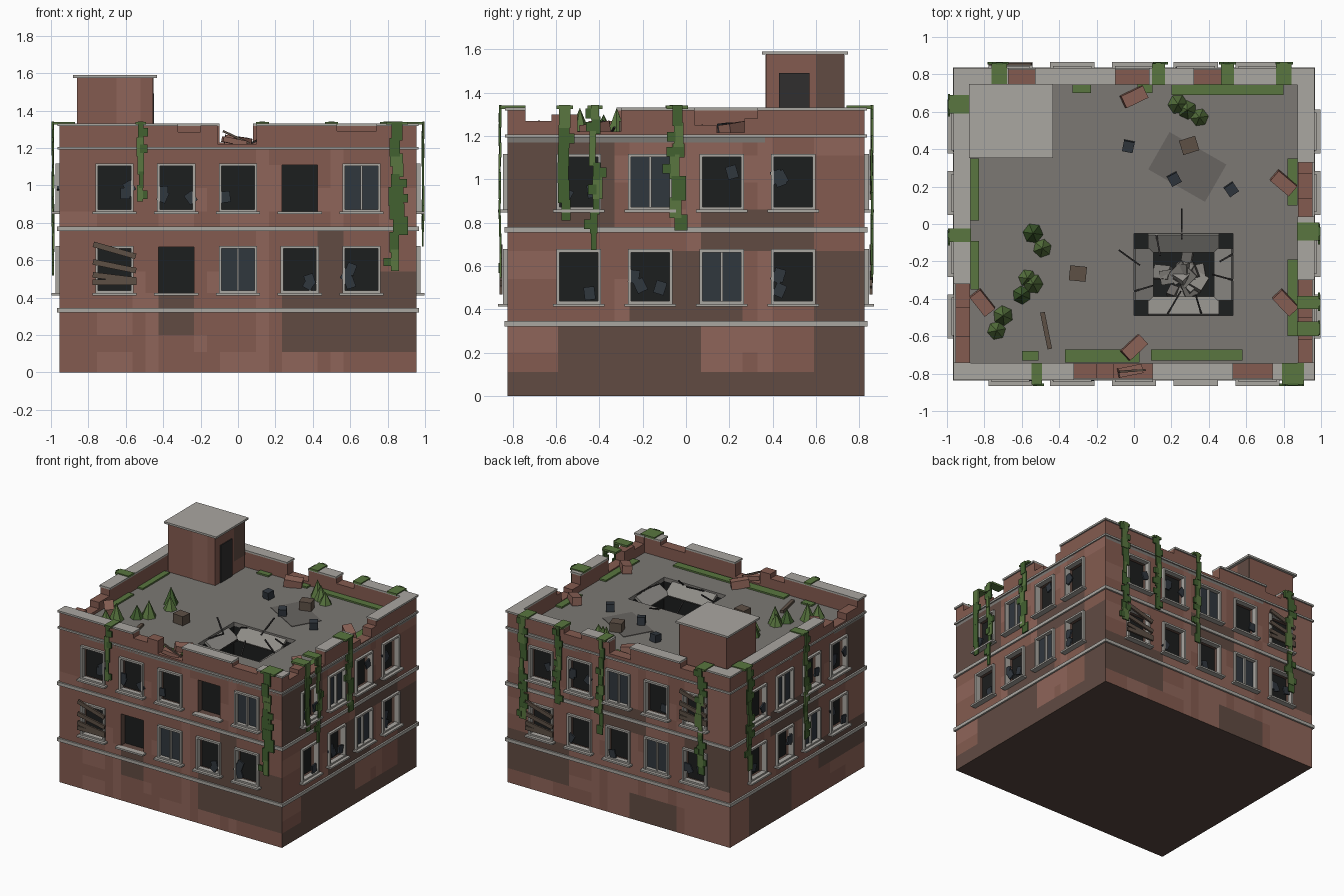
import bpy, bmesh, math, random
from mathutils import Matrix, Vector, Euler

if "Cube" in bpy.data.objects:
    bpy.data.objects.remove(bpy.data.objects["Cube"])

random.seed(4)
COLORS = dict(
    brick=(.23, .105, .08), brick_dark=(.12, .07, .055), brick_light=(.275, .13, .1), concrete=(.40, .385, .355),
    roof=(.2, .19, .175), stain=(.14, .13, .12), void=(.012, .013, .013), glass=(.03, .038, .048),
    wood=(.11, .08, .06), ivy=(.055, .12, .03), ivy_light=(.1, .18, .05), metal=(.03, .028, .028),
    slab=(.27, .26, .24), under=(.1, .06, .05))
MATS = {}
for n, c in COLORS.items():
    MATS[n] = bpy.data.materials.new(n)
    MATS[n].diffuse_color = (*c, 1)


class Part:
    """Collects flat-shaded pieces into one mesh object."""
    def __init__(self, name):
        self.name, self.bm, self.mats = name, bmesh.new(), []

    def index(self, mat):
        if mat not in self.mats:
            self.mats.append(mat)
        return self.mats.index(mat)

    def quad(self, pts, mat, M=Matrix()):
        f = self.bm.faces.new([self.bm.verts.new(M @ Vector(p)) for p in pts])
        f.material_index = self.index(mat)

    def paint(self, verts, mat):
        for f in {f for v in verts for f in v.link_faces}:
            f.material_index = self.index(mat)

    def box(self, c, s, mat, rot=(0, 0, 0), M=Matrix()):
        m = M @ Matrix.Translation(c) @ Euler(rot).to_matrix().to_4x4() @ Matrix.Diagonal((*s, 1))
        self.paint(bmesh.ops.create_cube(self.bm, size=1, matrix=m)['verts'], mat)

    def span(self, x0, x1, y0, y1, z0, z1, mat, M=Matrix()):
        self.box(((x0+x1)/2, (y0+y1)/2, (z0+z1)/2), (x1-x0, y1-y0, z1-z0), mat, M=M)

    def rod(self, a, b, r, mat):
        a, b = Vector(a), Vector(b)
        self.box((a+b)/2, (r, r, (b-a).length), mat, (b-a).to_track_quat('Z', 'Y').to_euler())

    def cone(self, c, r, h, mat):
        m = Matrix.Translation((c[0], c[1], c[2]+h/2)) @ Matrix.Rotation(random.random()*3, 4, 'Z')
        self.paint(bmesh.ops.create_cone(self.bm, cap_ends=True, segments=6, radius1=r, radius2=0,
                                         depth=h, matrix=m)['verts'], mat)

    def done(self):
        bmesh.ops.remove_doubles(self.bm, verts=self.bm.verts, dist=1e-5)
        me = bpy.data.meshes.new(self.name)
        self.bm.to_mesh(me)
        self.bm.free()
        for m in self.mats:
            me.materials.append(MATS[m])
        bpy.context.collection.objects.link(bpy.data.objects.new(self.name, me))


HX, HY, ROOF, T = .955, .825, 1.2, .078
SIDES = ['front', 'right', 'back', 'left']
# local frame per side: x along the wall, -y outward
FRAME = [Matrix.Rotation(i*math.pi/2, 4, 'Z') @ Matrix.Translation((0, -(HX if i % 2 else HY), 0)) for i in range(4)]
ROWS = [(.425, .67), (.86, 1.11)]
ZS = [0, .11, .2, .33, .425, .54, .67, .77, .86, .985, 1.11, ROOF]
# weathered patches (u0, u1, z0, z1)
DARK = [[(.32, .96, .11, .54), (-.43, -.2, .2, .54), (-.96, -.86, 0, .11), (.42, .64, .54, .77)],
        [(-.5, .1, 0, .33), (-.83, .6, 0, .11), (-.2, .28, .33, .67), (.55, .83, 0, .67), (-.83, -.3, .77, 1.2), (.1, .6, .67, .86)],
        [(-.9, -.4, .1, .43), (.1, .5, 0, .2), (-.2, .3, .67, .86), (.6, .96, .43, .77)],
        [(-.6, -.1, 0, .33), (.2, .83, .2, .45), (-.3, .2, .67, .9), (.5, .83, .77, 1.2)]]
# window styles, left to right: o open, c closed, b boarded, n no frame
STYLE = [('bncoo', 'ooonc'), ('ooco', 'ocoo'), ('boocn', 'oococ'), ('ooco', 'ocoo')]
STYLE[2] = ('booco', 'oocob')
# parapet runs (u0, u1, top); 0 = intact with coping
PARAPET = [[(-.955, -.32, 0), (-.32, -.2, 1.285), (-.2, -.11, 1.32), (-.11, .1, 1.22), (.1, .53, 0), (.53, .74, 1.29), (.74, .955, 0)],
           [(-.825, -.74, 0), (-.74, -.62, 1.27), (-.62, -.5, 1.3), (-.5, -.3, 1.22), (-.3, .04, 0), (.04, .14, 1.25), (.14, .27, 1.215), (.27, .33, 1.28), (.33, .825, 0)],
           [(-.955, -.47, 0), (-.47, -.32, 1.28), (-.32, -.08, 0), (-.08, .1, 1.23), (.1, .53, 0), (.53, .67, 1.28), (.67, .955, 0)],
           [(-.825, .32, 0), (.32, .45, 1.27), (.45, .6, 1.22), (.6, .74, 1.27), (.74, .825, 0)]]
# ivy strands (u, lowest z, width)
IVY = [[(.85, .57, .085), (-.52, .93, .04)], [(-.56, .85, .055), (-.42, .7, .05), (-.04, .8, .07)],
       [(-.8, .58, .06), (-.5, .82, .05), (-.13, .62, .05), (.72, .58, .06)], [(-.64, .55, .07), (.06, .57, .05)]]

for i, side in enumerate(SIDES):
    M, W = FRAME[i], (HY if i % 2 else HX)
    centres = [-.495, -.165, .165, .495] if i % 2 else [-.66, -.33, 0, .33, .66]
    wall, win, para, ivy = (Part(f'{side}_{n}') for n in ('wall', 'windows', 'parapet', 'ivy'))
    # brick wall grid with window openings
    us = sorted({-W, W, *[c+d for c in centres for d in (-.095, .095)], *[c+.165 for c in centres[:-1]]})
    for u0, u1 in zip(us, us[1:]):
        tone = random.choice(['brick', 'brick', 'brick_light'])
        for z0, z1 in zip(ZS, ZS[1:]):
            u, z = (u0+u1)/2, (z0+z1)/2
            if any(abs(u-c) < .09 for c in centres) and any(a < z < b for a, b in ROWS):
                continue
            dark = any(a < u < b and c < z < d for a, b, c, d in DARK[i])
            mat = 'brick_dark' if dark else (tone if random.random() < .8 else 'brick_light')
            wall.quad([(u0, 0, z0), (u1, 0, z0), (u1, 0, z1), (u0, 0, z1)], mat, M)
    # windows: reveal, pane, frame, sill, shards or boards
    for (z0, z1), styles in zip(ROWS, STYLE[i]):
        zc, h = (z0+z1)/2, z1-z0
        for c, st in zip(centres, styles):
            a, b, d = c-.095, c+.095, .05
            ring = [(a, z0), (b, z0), (b, z1), (a, z1)]
            for (p, q), (r, s) in zip(ring, ring[1:]+ring[:1]):
                wall.quad([(p, 0, q), (p, d, q), (r, d, s), (r, 0, s)], 'brick_dark', M)
            win.quad([(p, d, q) for p, q in ring], 'void', M)
            win.span(c-.118, c+.118, -.042, .01, z0-.013, z0, 'concrete', M)
            if st != 'n':
                for x in (a, b):
                    win.span(x-.007, x+.007, -.02, .02, z0, z1+.007, 'concrete', M)
                win.span(a, b, -.02, .02, z1-.007, z1+.007, 'concrete', M)
                win.span(a, b, -.018, .02, z0, z0+.012, 'concrete', M)
            if st == 'c':
                win.span(a, b, .01, .02, z0, z1, 'glass', M)
                win.span(c-.006, c+.006, -.008, .02, z0, z1, 'concrete', M)
            if st == 'o':
                for k in range(random.randint(1, 3)):
                    x = c + random.choice((-1, 1))*random.uniform(.045, .08)
                    win.box((x, -.008, zc+random.uniform(-.08, .05)), (.05, .012, .06), 'glass',
                            (0, random.uniform(-.6, .6), 0), M)
            if st == 'b':
                for dz, t in ((.105, .28), (.02, .2), (-.04, .12), (-.065, 0)):
                    win.box((c, -.03, zc+dz), (.235, .014, .03), 'wood', (0, t, 0), M)
    # belt courses and cornice
    for z0, z1, o in ((.32, .345, .013), (.755, .78, .013), (1.192, 1.206, .01)):
        wall.span(-W-o, W+o, -o, .01, z0, z1, 'concrete', M)
    # broken parapet with coping on intact runs
    for u0, u1, top in PARAPET[i]:
        para.span(u0, u1, 0, T, ROOF, top or 1.318, 'brick', M)
        if not top:
            o0, o1 = (.01 if abs(u) == W else 0 for u in (u0, u1))
            para.span(u0-o0, u1+o1, -.01, T+.004, 1.318, 1.332, 'concrete', M)
    # hanging ivy
    for u, low, w in IVY[i]:
        ivy.span(u-w*.7, u+w*.7, -.034, T+.005, 1.325, 1.34, 'ivy_light', M)
        z = 1.335
        x = u
        while z > low:
            hh = random.uniform(.05, .1)
            ww = w*random.uniform(.5, 1)
            ivy.box((x, -.031-random.random()*.006, z-hh/2), (ww, .01, hh+.015), random.choice(['ivy', 'ivy', 'ivy_light']), M=M)
            if random.random() < .6:
                ivy.box((x+random.choice((-1, 1))*w*.5, -.034, z-hh*.6), (.04, .012, .045), 'ivy', M=M)
            x = u + random.uniform(-.25, .25)*w
            z -= hh
    for p in (wall, win, para, ivy):
        p.done()

base = Part('base')
base.quad([(-HX, -HY, 0), (-HX, HY, 0), (HX, HY, 0), (HX, -HY, 0)], 'under')
base.done()

# roof deck with collapsed opening and the room beneath
X0, X1, Y0, Y1, PIT = 0, .53, -.49, -.05, .8
roof = Part('roof')
for x0, x1, y0, y1 in ((-HX, X0, -HY, HY), (X1, HX, -HY, HY), (X0, X1, -HY, Y0), (X0, X1, Y1, HY)):
    roof.span(x0, x1, y0, y1, ROOF-.03, ROOF, 'roof')
ring = [(X0, Y0), (X1, Y0), (X1, Y1), (X0, Y1)]
for (a, b), (c, d) in zip(ring, ring[1:]+ring[:1]):
    roof.quad([(a, b, ROOF-.03), (c, d, ROOF-.03), (c, d, PIT), (a, b, PIT)], 'void')
roof.quad([(*p, PIT) for p in ring], 'void')
roof.box((.285, .305, ROOF+.002), (.35, .23, .004), 'stain', (0, 0, -.52))
roof.done()

# sagging roof slabs, rubble and reinforcing bars
hole = Part('collapsed_roof')
cx, cy = (X0+X1)/2, (Y0+Y1)/2
hole.box((cx, Y0+.05, ROOF-.05), (.38, .115, .02), 'slab', (-.6, 0, 0))
hole.box((cx, Y1-.05, ROOF-.05), (.38, .115, .02), 'slab', (.6, 0, 0))
hole.box((X0+.05, cy, ROOF-.05), (.115, .28, .02), 'slab', (0, .6, 0))
hole.box((X1-.05, cy, ROOF-.05), (.115, .28, .02), 'slab', (0, -.6, 0))
for k in range(16):
    s = random.uniform(.05, .12)
    r = random.uniform(0, .12)
    t = random.random()*6.3
    hole.box((cx+r*1.2*math.cos(t), cy+r*math.sin(t), PIT+.16-r+random.random()*.04), (s, s*.8, .04),
             random.choice(['slab', 'roof', 'stain']), [random.uniform(-.5, .5), random.uniform(-.5, .5), t])
for a, b in (((.255, -.08, 1.18), (.255, .08, 1.25)), ((.03, -.22, 1.18), (-.08, -.14, 1.25)),
             ((.0, -.36, 1.19), (.1, -.33, 1.24)), ((.18, -.48, 1.19), (.25, -.36, 1.25)),
             ((.36, -.48, 1.19), (.33, -.38, 1.27)), ((.53, -.3, 1.19), (.42, -.27, 1.26)),
             ((.53, -.16, 1.19), (.46, -.2, 1.25)), ((.12, -.06, 1.19), (.14, -.17, 1.24))):
    hole.rod(a, b, .009, 'metal')
hole.done()

# rooftop stair house
hut = Part('stair_house')
hut.span(-.86, -.455, .37, .73, ROOF, 1.575, 'brick')
hut.span(-.882, -.433, .352, .748, 1.575, 1.59, 'concrete')
hut.span(-.46, -.448, .43, .57, ROOF, 1.49, 'metal')
hut.span(-.65, -.52, .368, .4, ROOF, 1.574, 'brick_light')
hut.span(-.46, -.453, .6, .731, 1.3, 1.574, 'brick_dark')
hut.done()

# roof debris
junk = Part('roof_debris')
for x, y, t in ((0, .68, .45), (.8, .22, -.7), (.81, -.42, -.8), (0, -.66, .75), (-.81, -.42, -.9)):
    junk.box((x, y, ROOF+.03), (.13, .07, .06), 'brick_light', (.1, .12, t))
for x, y, t in ((.295, .42, .3), (-.3, -.265, -.1)):
    junk.box((x, y, ROOF+.035), (.09, .08, .07), 'wood', (0, 0, t))
for x, y, t in ((-.03, .415, -.2), (.215, .24, .5), (.52, .185, .6)):
    junk.box((x, y, ROOF+.03), (.058, .058, .058), 'glass', (.1, 0, t))
junk.box((-.47, -.57, ROOF+.012), (.025, .2, .02), 'wood', (0, 0, .2))
junk.box((-.02, -.785, 1.235), (.13, .05, .03), 'brick_light', (0, .2, .2))
junk.rod((-.08, -.79, 1.29), (.06, -.78, 1.225), .012, 'wood')
junk.done()

# moss strips along the parapet and conical shrubs
plants = Part('moss_and_shrubs')
for x0, x1, y0, y1 in ((-.6, -.51, -.73, -.68), (-.37, .03, -.74, -.67), (.09, .58, -.73, -.67), (.82, .875, -.6, -.19),
                       (.82, .875, .1, .35), (-.875, -.83, -.35, -.09), (-.875, -.83, .02, .35), (-.33, -.23, .7, .745),
                       (.02, .1, .7, .745), (.2, .8, .69, .745)):
    plants.span(x0, x1, y0, y1, ROOF, ROOF+.012, 'ivy_light')
for x, y, h in ((.235, .64, .13), (.285, .61, .11), (.35, .57, .09), (-.54, -.05, .13), (-.49, -.13, .1), (-.54, -.32, .13),
                (-.6, -.38, .1), (-.7, -.49, .13), (-.735, -.57, .1), (-.57, -.29, .09)):
    plants.cone((x, y, ROOF), .035+h*.15, h, random.choice(['ivy', 'ivy_light']))
plants.done()

for m in bpy.data.materials:
    if m.users and not m.is_grease_pencil:
        m.use_nodes = True
        m.node_tree.nodes["Principled BSDF"].inputs["Base Color"].default_value = m.diffuse_color
